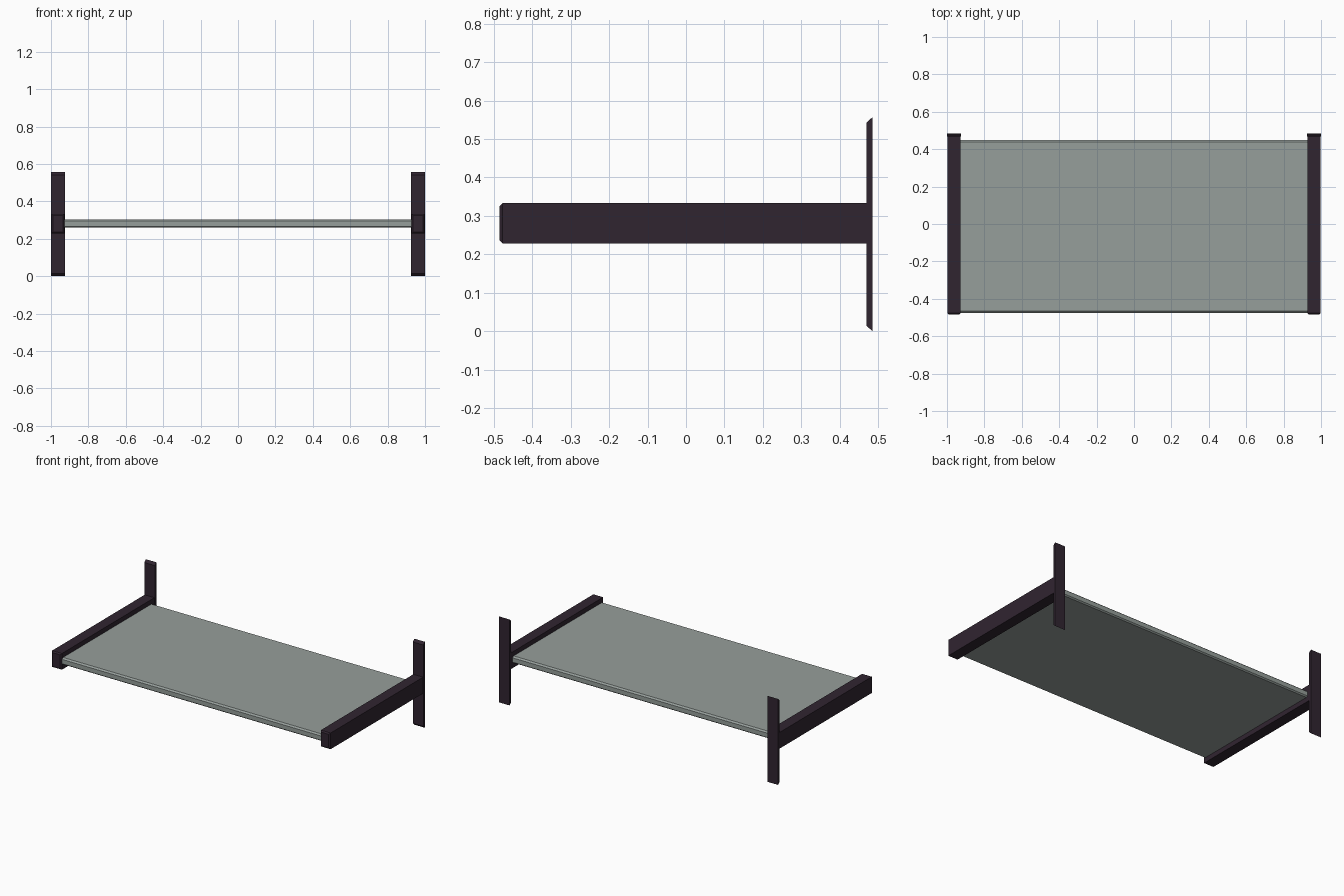
import bpy, bmesh

if "Cube" in bpy.data.objects:
    bpy.data.objects.remove(bpy.data.objects["Cube"])


def material(name, rgb):
    m = bpy.data.materials.new(name)
    m.diffuse_color = (*rgb, 1)
    m.use_nodes = True
    m.node_tree.nodes["Principled BSDF"].inputs["Base Color"].default_value = m.diffuse_color
    return m


dark = material("dark brown", (0.030, 0.018, 0.030))
grey = material("grey green", (0.305, 0.345, 0.328))


def extrude_x(name, profile, x0, x1, mat):
    """Extrude a closed (y, z) profile along x."""
    bm = bmesh.new()
    face = bm.faces.new([bm.verts.new((x0, y, z)) for y, z in profile])
    new = bmesh.ops.extrude_face_region(bm, geom=[face])["geom"]
    bmesh.ops.translate(bm, vec=(x1 - x0, 0, 0),
                        verts=[v for v in new if isinstance(v, bmesh.types.BMVert)])
    bmesh.ops.recalc_face_normals(bm, faces=bm.faces)
    me = bpy.data.meshes.new(name)
    me.materials.append(mat)
    bm.to_mesh(me)
    bm.free()
    ob = bpy.data.objects.new(name, me)
    bpy.context.collection.objects.link(ob)
    return ob


def bevel_front(ob, width):
    """Chamfer the edges around the front end of a part."""
    bm = bmesh.new()
    bm.from_mesh(ob.data)
    y = min(v.co.y for v in bm.verts)
    edges = [e for e in bm.edges if all(abs(v.co.y - y) < 1e-5 for v in e.verts)]
    bmesh.ops.bevel(bm, geom=edges, offset=width, segments=1, affect='EDGES')
    bm.to_mesh(ob.data)
    bm.free()


for side, s in (("left", -1), ("right", 1)):
    # Wall plate with slanted ends
    extrude_x(side + "_wall_plate",
              [(0.469, 0.015), (0.485, 0), (0.485, 0.557), (0.469, 0.542)],
              s * 0.925, s, dark)
    # Support arm with chamfered front end
    arm = extrude_x(side + "_arm",
                    [(-0.485, 0.228), (0.472, 0.228), (0.472, 0.333), (-0.485, 0.333)],
                    s * 0.928, s * 0.998, dark)
    bevel_front(arm, 0.008)

# Shelf board with chamfered long edges
extrude_x("shelf_board",
          [(-0.475, 0.266), (-0.467, 0.259), (0.441, 0.259), (0.449, 0.266),
           (0.449, 0.294), (0.439, 0.303), (-0.465, 0.303), (-0.475, 0.294)],
          -0.93, 0.93, grey)
